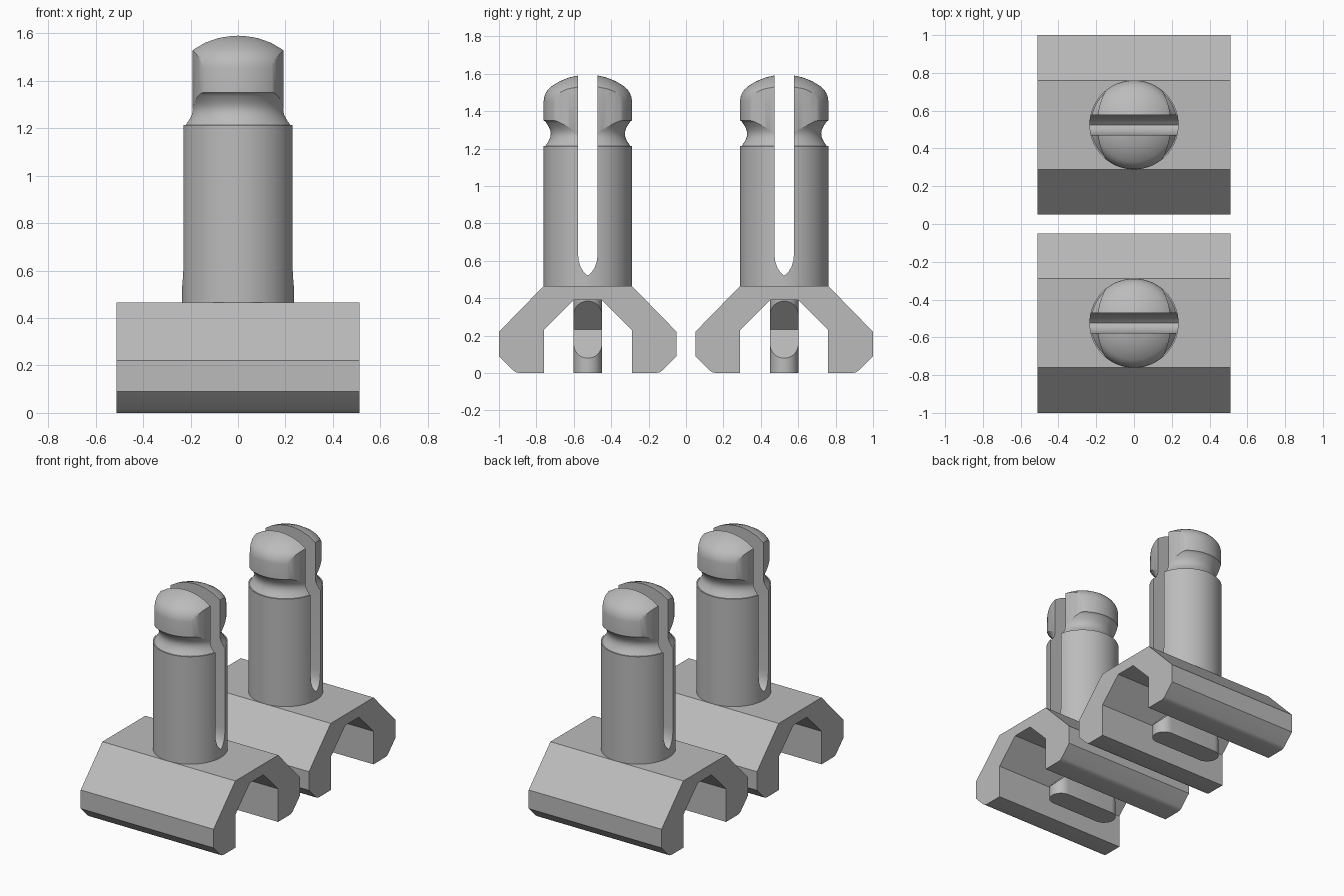
import bpy, bmesh, math
from mathutils import Vector

cube = bpy.data.objects.get("Cube")
if cube:
    bpy.data.objects.remove(cube, do_unlink=True)

grey = bpy.data.materials.new("plain grey")
grey.use_nodes = True
grey.diffuse_color = (0.5, 0.5, 0.5, 1)
grey.node_tree.nodes["Principled BSDF"].inputs["Base Color"].default_value = (0.5, 0.5, 0.5, 1)


def make_object(name, bm):
    bmesh.ops.recalc_face_normals(bm, faces=bm.faces)
    mesh = bpy.data.meshes.new(name)
    bm.to_mesh(mesh)
    bm.free()
    mesh.materials.append(grey)
    obj = bpy.data.objects.new(name, mesh)
    bpy.context.collection.objects.link(obj)
    return obj


def prism(name, points, axis, low, high):
    """Extrude a closed outline along one axis; points hold the other two coordinates."""
    bm = bmesh.new()
    verts = []
    for p in points:
        co = list(p)
        co.insert(axis, low)
        verts.append(bm.verts.new(co))
    face = bm.faces.new(verts)
    ext = bmesh.ops.extrude_face_region(bm, geom=[face])
    move = Vector((0, 0, 0))
    move[axis] = high - low
    bmesh.ops.translate(bm, vec=move, verts=[v for v in ext["geom"] if isinstance(v, bmesh.types.BMVert)])
    return make_object(name, bm)


def lathe(name, profile, steps=96):
    bm = bmesh.new()
    verts = [bm.verts.new((r, 0, z)) for r, z in profile]
    edges = [bm.edges.new(pair) for pair in zip(verts, verts[1:])]
    bmesh.ops.spin(bm, geom=verts + edges, cent=(0, 0, 0), axis=(0, 0, 1),
                   angle=math.tau, steps=steps, use_duplicate=False)
    bmesh.ops.remove_doubles(bm, verts=bm.verts, dist=0.0001)
    return make_object(name, bm)


def cut(obj, cutter):
    mod = obj.modifiers.new("cut", "BOOLEAN")
    mod.operation, mod.solver, mod.object = "DIFFERENCE", "EXACT", cutter
    bpy.context.view_layer.objects.active = obj
    bpy.ops.object.modifier_apply(modifier=mod.name)
    bpy.data.objects.remove(cutter, do_unlink=True)


def mirrored(half):
    """Close an outline by reflecting it in its first coordinate."""
    return half + [(-a, b) for a, b in reversed(half) if a > 0]


# Saddle base: angled channel with bevelled feet
outer = [(0.236, 0.465), (0.475, 0.22), (0.475, 0.09), (0.4, 0.015), (0.385, 0.004), (0.365, 0)]
inner = [(0.235, 0), (0.235, 0.23), (0.075, 0.39)]
saddle = prism("saddle_base", mirrored(outer + inner), 0, -0.512, 0.512)

# Post: shaft, round groove and domed head
R = 0.236
groove = [(R - 0.008 - 0.03 * math.sin(math.pi * i / 12), 1.213 + 0.132 * i / 12) for i in range(13)]
dome = [(R, 1.35), (R, 1.455), (0.233, 1.475), (0.225, 1.497), (0.212, 1.516), (0.195, 1.532),
        (0.15, 1.56), (0.1, 1.58), (0.05, 1.591), (0, 1.595)]
post = lathe("split_post", [(0, 0.42), (R, 0.42), (R, 1.213)] + groove + dome)

# Shallow curved flats on both sides of the head
for side in (-1, 1):
    arc = []
    for i in range(25):
        t = math.pi * (i / 24 - 0.5)
        arc.append((side * 0.195 * math.cos(t), 0.285 * math.sin(t)))
    outline = arc + [(side * 0.4, 0.285), (side * 0.4, -0.285)]
    cut(post, prism("head_cutter", outline, 2, 1.27, 1.7))

# Slot through the post with a pointed lower end
slot = [(0, 0.52), (0.022, 0.54), (0.038, 0.565), (0.049, 0.6), (0.053, 0.645), (0.053, 1.7)]
cut(post, prism("slot_cutter", mirrored(slot), 0, -0.5, 0.5))

# Central rib with rounded ends
r, length = 0.076, 0.26
stadium = []
for side in (1, -1):
    for i in range(17):
        t = math.pi * (i / 16 - 0.5)
        stadium.append((side * (length - r + r * math.cos(t)), side * r * math.sin(t)))
rib = prism("underside_rib", stadium, 2, 0, 0.395)

# V notches in both rib ends
for side in (-1, 1):
    notch = [(side * (length - 0.153), 0.232), (side * (length + 0.1), -0.021), (side * (length + 0.1), 0.485)]
    cut(rib, prism("notch_cutter", notch, 1, -0.3, 0.3))

# Smooth the round parts and place a matching pair of clips
for obj in (saddle, post, rib):
    bpy.ops.object.select_all(action="DESELECT")
    obj.select_set(True)
    bpy.context.view_layer.objects.active = obj
    bpy.ops.object.shade_smooth_by_angle(angle=math.radians(28))
    part = obj.name
    twin = obj.copy()
    bpy.context.collection.objects.link(twin)
    obj.name, twin.name = "front_" + part, "back_" + part
    obj.location.y, twin.location.y = -0.525, 0.525
